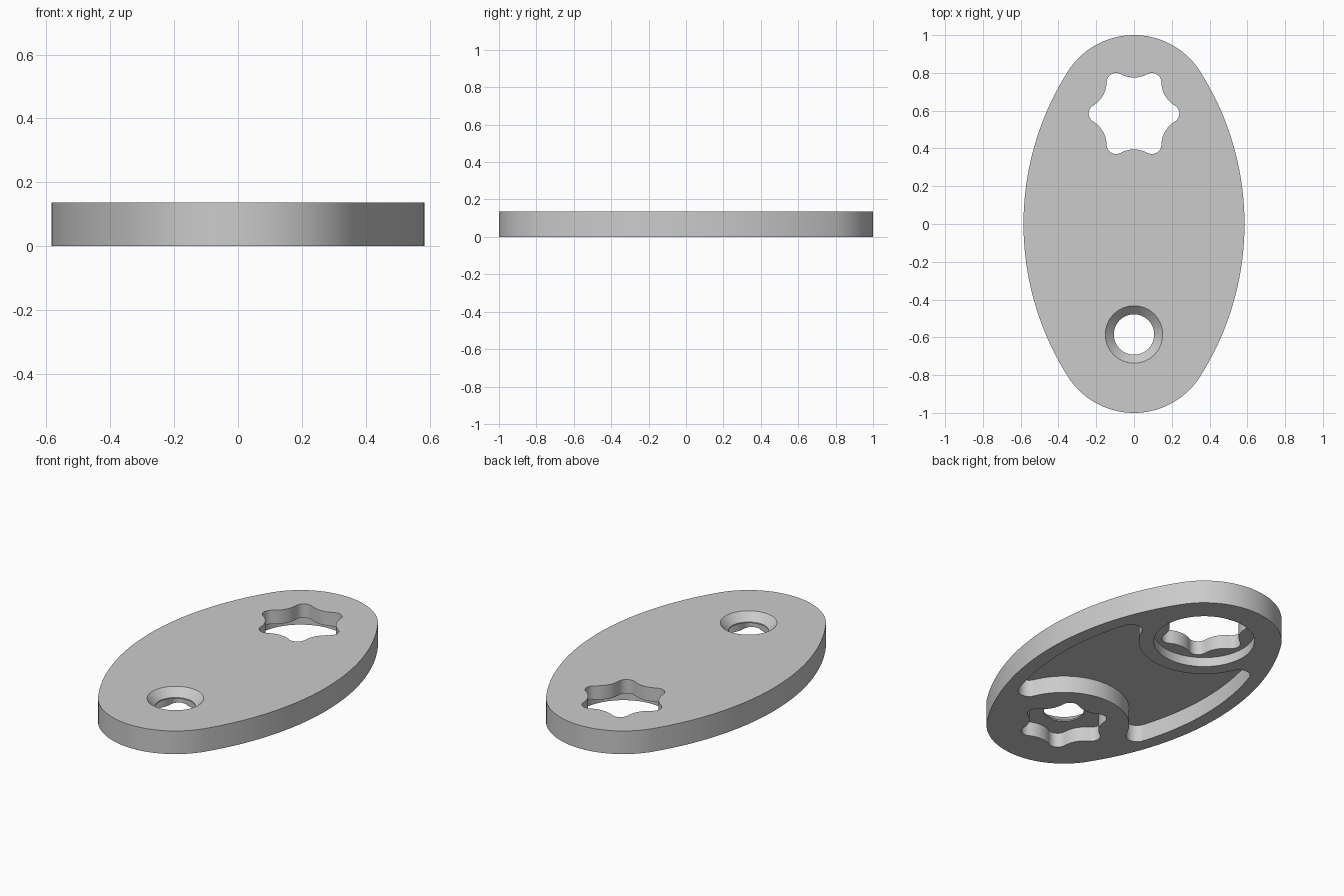
import bpy
import bmesh
from math import sin, cos, atan2, radians, pi, sqrt, hypot

old = bpy.data.objects.get("Cube")
if old:
    bpy.data.objects.remove(old, do_unlink=True)

H = 0.137          # plate thickness
YC = 0.585         # distance of both holes from the centre
CAP = 0.415        # radius of the rounded ends
OFF = 0.92         # offset of the side arc centres
SIDE = 0.585 + OFF  # radius of the long side arcs


def arc(cx, cy, r, a0, a1, n):
    return [(cx + r * cos(a0 + (a1 - a0) * i / n),
             cy + r * sin(a0 + (a1 - a0) * i / n)) for i in range(n + 1)]


def circle(cy, r, n=64):
    return arc(0, cy, r, 0, 2 * pi, n)[:-1]


def clean(points):
    """Drop neighbouring points that coincide."""
    out = []
    for p in points:
        if not out or hypot(p[0] - out[-1][0], p[1] - out[-1][1]) > 1e-4:
            out.append(p)
    if hypot(out[0][0] - out[-1][0], out[0][1] - out[-1][1]) < 1e-4:
        out.pop()
    return out


def four_way(quarter):
    """Mirror a path running from the +x axis to the +y axis into a closed loop."""
    half = quarter + [(-x, y) for x, y in reversed(quarter)]
    return clean(half + [(-x, -y) for x, y in half])


def prism(name, bottom, z0, z1, top=None):
    bm = bmesh.new()
    low = [bm.verts.new((x, y, z0)) for x, y in bottom]
    high = [bm.verts.new((x, y, z1)) for x, y in (top or bottom)]
    bm.faces.new(low[::-1])
    bm.faces.new(high)
    for i in range(len(low)):
        j = (i + 1) % len(low)
        bm.faces.new((low[i], low[j], high[j], high[i]))
    bmesh.ops.recalc_face_normals(bm, faces=bm.faces)
    mesh = bpy.data.meshes.new(name)
    bm.to_mesh(mesh)
    bm.free()
    obj = bpy.data.objects.new(name, mesh)
    bpy.context.collection.objects.link(obj)
    return obj


def star(cy):
    """Six rounded lobes joined by tangent scallops."""
    lobe, r, d, q = 0.19, 0.05, 0.337, 0.147
    t = atan2(d * sin(pi / 6), d * cos(pi / 6) - lobe)
    unit = arc(lobe, 0, r, -t, t, 10)
    unit += arc(d * cos(pi / 6), d * sin(pi / 6), q, t + pi, 4 * pi / 3 - t, 10)
    pts = []
    for k in range(6):
        c, s = cos(k * pi / 3), sin(k * pi / 3)
        pts += [(x * c - y * s, x * s + y * c + cy) for x, y in unit]
    return clean(pts)


def pocket_outline(margin=0.08, ring=0.35, r=0.06):
    """Side arcs inset from the rim, cut by end circles, with filleted horns."""
    side = SIDE - margin
    a, b = side - r, ring + r
    d = hypot(OFF, YC)
    along = (a * a - b * b + d * d) / (2 * d)
    up = sqrt(a * a - along * along)
    ux, uy = OFF / d, YC / d
    fx, fy = -OFF + ux * along + uy * up, uy * along - ux * up
    a_side = atan2(fy, fx + OFF)
    a_ring = atan2(fy - YC, fx)
    quarter = arc(-OFF, 0, side, 0, a_side, 16)
    quarter += arc(fx, fy, r, a_side, a_ring + pi, 14)
    quarter += arc(0, YC, ring, a_ring, -pi / 2, 20)
    return four_way(quarter)


# Plate body: tangent side arcs and end caps
tangent = atan2(YC, OFF)
plate = prism("plate", four_way(arc(-OFF, 0, SIDE, 0, tangent, 28)
                                + arc(0, YC, CAP, tangent, pi / 2, 24)), 0, H)

# Cutters for the holes and the recesses underneath
E = 0.02
sink = 0.045
flare = 0.152 + E * (0.152 - 0.107) / sink
cutters = [
    prism("star_hole_cutter", star(YC), -E, H + E),
    prism("counterbore_cutter", circle(YC, 0.27, 80), -E, 0.055),
    prism("star_pocket_cutter", star(-YC), -E, 0.085),
    prism("bolt_hole_cutter", circle(-YC, 0.107), -E, H + E),
    prism("countersink_cutter", circle(-YC, 0.107), H - sink, H + E,
          circle(-YC, flare)),
    prism("underside_pocket_cutter", pocket_outline(), -E, 0.1),
]
for cutter in cutters:
    cutter.hide_render = True
    mod = plate.modifiers.new(cutter.name, "BOOLEAN")
    mod.operation = "DIFFERENCE"
    mod.solver = "EXACT"
    mod.object = cutter

# Bake the cuts and drop the cutters
graph = bpy.context.evaluated_depsgraph_get()
graph.update()
cut_mesh = bpy.data.meshes.new_from_object(plate.evaluated_get(graph))
plate.modifiers.clear()
plate.data = cut_mesh
for cutter in cutters:
    bpy.data.objects.remove(cutter, do_unlink=True)

# Single grey colour
grey = bpy.data.materials.new("light_grey")
grey.use_nodes = True
colour = (0.6, 0.6, 0.6, 1)
grey.diffuse_color = colour
grey.node_tree.nodes["Principled BSDF"].inputs["Base Color"].default_value = colour
plate.data.materials.clear()
plate.data.materials.append(grey)

# Smooth curved walls, crisp rims
bpy.ops.object.select_all(action="DESELECT")
plate.select_set(True)
bpy.context.view_layer.objects.active = plate
bpy.ops.object.shade_smooth_by_angle(angle=radians(30))
